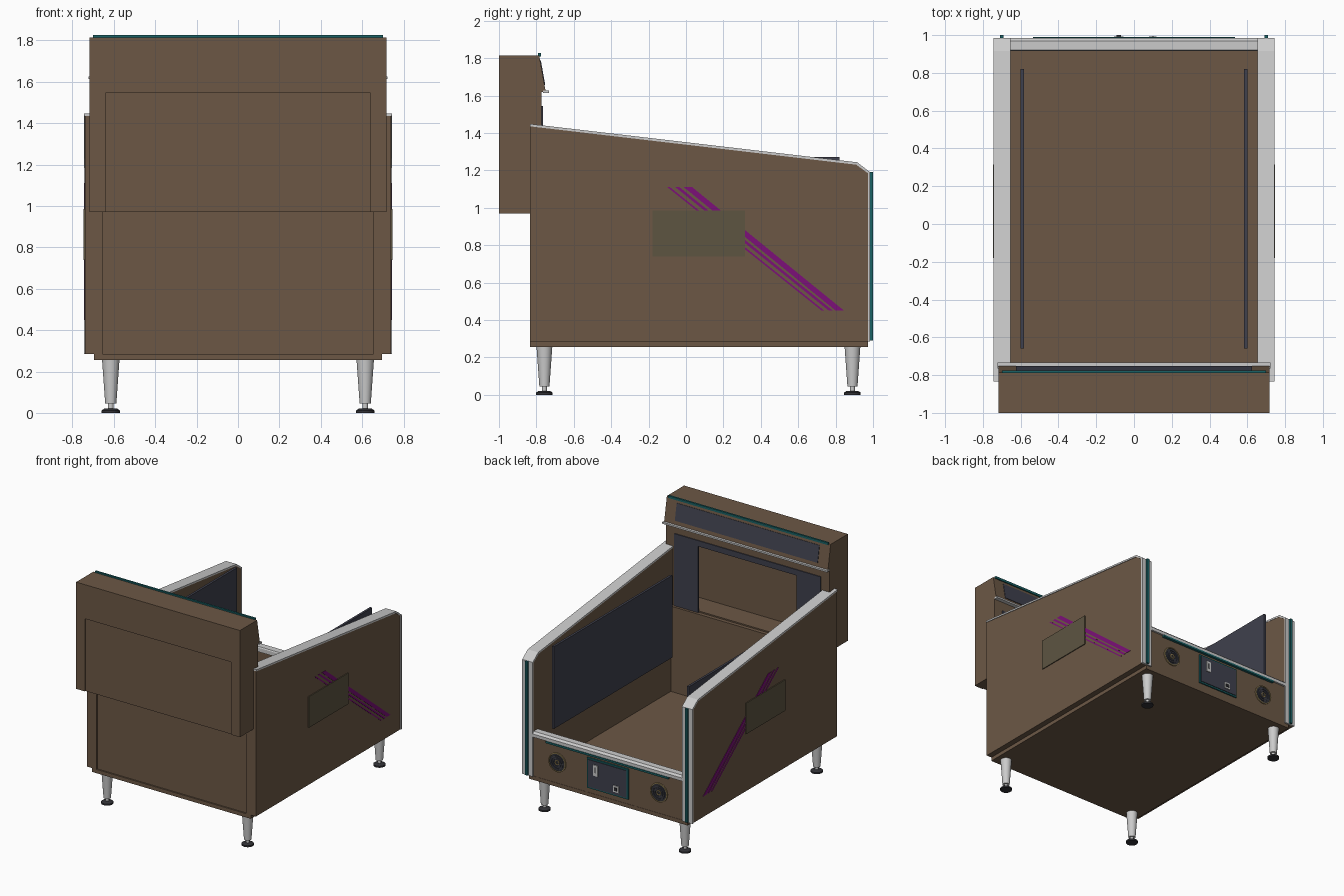
import bpy, bmesh, math

if "Cube" in bpy.data.objects:
    bpy.data.objects.remove(bpy.data.objects["Cube"])


def mat(name, rgb):
    m = bpy.data.materials.new(name)
    m.diffuse_color = (*rgb, 1)
    m.use_nodes = True
    m.node_tree.nodes["Principled BSDF"].inputs["Base Color"].default_value = m.diffuse_color
    return m


BROWN = mat("brown_laminate", (0.15, 0.097, 0.06))
TEAL = mat("teal_light", (0.01, 0.12, 0.13))
DARK = mat("dark_panel", (0.05, 0.052, 0.075))
BLACK = mat("black_rubber", (0.03, 0.03, 0.035))
PURPLE = mat("purple_stripe", (0.2, 0.005, 0.19))
OLIVE = mat("olive_plate", (0.11, 0.09, 0.053))
GOLD = mat("speaker_ring", (0.3, 0.22, 0.09))
WHITE = None


def finish(name, bm, m):
    bmesh.ops.recalc_face_normals(bm, faces=bm.faces)
    me = bpy.data.meshes.new(name)
    bm.to_mesh(me)
    bm.free()
    ob = bpy.data.objects.new(name, me)
    bpy.context.collection.objects.link(ob)
    if m:
        me.materials.append(m)
    return ob


def prism(name, pts, x0, x1, m=None):
    """Extrude a (y, z) outline from x0 to x1."""
    bm = bmesh.new()
    f = bm.faces.new([bm.verts.new((x0, y, z)) for y, z in pts])
    r = bmesh.ops.extrude_face_region(bm, geom=[f])
    vs = [v for v in r["geom"] if isinstance(v, bmesh.types.BMVert)]
    bmesh.ops.translate(bm, verts=vs, vec=(x1 - x0, 0, 0))
    return finish(name, bm, m)


def box(name, x, y, z, m=None):
    return prism(name, [(y[0], z[0]), (y[1], z[0]), (y[1], z[1]), (y[0], z[1])], x[0], x[1], m)


def lathe(name, prof, loc, m=None, along_y=False, n=32):
    """Spin an (r, h) profile around z, or around y when along_y."""
    bm = bmesh.new()
    vs = [bm.verts.new((r, 0, h)) for r, h in prof]
    es = [bm.edges.new(p) for p in zip(vs, vs[1:])]
    bmesh.ops.spin(bm, geom=vs + es, cent=(0, 0, 0), axis=(0, 0, 1),
                   angle=2 * math.pi, steps=n)
    bmesh.ops.remove_doubles(bm, verts=bm.verts, dist=1e-5)
    ob = finish(name, bm, m)
    ob.location = loc
    if along_y:
        ob.rotation_euler = (-math.pi / 2, 0, 0)
    bpy.ops.object.select_all(action="DESELECT")
    ob.select_set(True)
    bpy.context.view_layer.objects.active = ob
    bpy.ops.object.shade_smooth_by_angle(angle=math.radians(35))
    return ob


# Base, floor and end walls
box("base_plate", (-.695, .695), (-.833, .972), (.255, .285), BROWN)
box("floor", (-.655, .655), (-.80, .95), (.285, .30), BROWN)
box("back_wall", (-.655, .655), (-.822, -.745), (.285, .975), BROWN)
box("end_wall", (-.655, .655), (.925, .97), (.285, .605), BROWN)
prism("end_rail", [(.915, .6), (.985, .6), (.985, .625), (.97, .64), (.92, .64), (.915, .632)], -.655, .655)

# Cabinet sides with edge trim and decals
edge = [(-.833, 1.435), (.91, 1.23), (.972, 1.185)]
trim = edge + [(.984, 1.19), (.915, 1.243), (-.833, 1.448)]
for s, side in ((1, "right"), (-1, "left")):
    prism(side + "_wall", [(-.833, .285), (.972, .285)] + edge[::-1], s * .655, s * .74, BROWN)
    prism(side + "_top_trim", trim, s * .653, s * .745)
    box(side + "_end_trim", (s * .653, s * .745), (.972, .984), (.285, 1.19))
    box(side + "_end_light", (s * .69, s * .71), (.98, 1.0), (.29, 1.19), TEAL)
    box(side + "_inner_screen", (s * .582, s * .6), (-.66, .82), (.62, 1.27), DARK)
    box(side + "_side_plate", (s * .735, s * .747), (-.18, .315), (.74, .985), OLIVE)
    for i, (top, w, bot) in enumerate(((-.1, .014, .725), (-.057, .022, .763), (-.012, .045, .8))):
        prism(f"{side}_stripe_{i + 1}", [(top, 1.11), (top + w, 1.11), (bot + w, .45), (bot, .45)],
              s * .735, s * .743, PURPLE)

# Legs with levelling feet
for x in (-.615, .615):
    for y in (-.757, .89):
        lathe("leg", [(0, .045), (.027, .045), (.042, .255), (0, .255)], (x, y, 0))
        lathe("leg_stem", [(.013, .015), (.013, .05)], (x, y, 0))
        lathe("foot", [(0, 0), (.044, 0), (.044, .012), (.03, .021), (0, .021)], (x, y, 0), BLACK)

# Back box: open-fronted shell
for s, side in ((1, "right"), (-1, "left")):
    box(side + "_backbox_wall", (s * .64, s * .717), (-1, -.772), (.97, 1.62), BROWN)
    box(side + "_bezel", (s * .43, s * .64), (-.778, -.765), (.975, 1.545), DARK)
box("backbox_rear_rail", (-.64, .64), (-1, -.96), (1.545, 1.62), BROWN)
box("backbox_rear_panel", (-.64, .64), (-.992, -.965), (.97, 1.545), BROWN)
box("backbox_shelf", (-.64, .64), (-.99, -.775), (.97, .985), BROWN)
box("backbox_front_rail", (-.64, .64), (-.80, -.772), (1.545, 1.62), BROWN)
box("bezel_top", (-.43, .43), (-.778, -.765), (1.5, 1.545), DARK)

# Slanted head with screen, lip and light strip
prism("head", [(-1, 1.62), (-.75, 1.62), (-.785, 1.815), (-1, 1.815)], -.717, .717, BROWN)


def on_face(t, d):
    return (-.75 - .035 * t + .984 * d, 1.62 + .195 * t + .177 * d)


prism("head_screen", [on_face(.18, -.005), on_face(.18, .004), on_face(.85, .004), on_face(.85, -.005)],
      -.625, .625, DARK)
box("head_lip", (-.722, .722), (-.765, -.732), (1.614, 1.627))
box("head_light", (-.7, .7), (-.79, -.775), (1.808, 1.826), TEAL)

# End wall fittings: light strip, speakers, coin panel
box("end_light", (-.535, .535), (.965, .99), (.585, .6), TEAL)
for x in (-.445, .445):
    at = (x, .97, .45)
    lathe("speaker_grille", [(0, -.005), (.07, -.005), (.07, .004), (0, .004)], at, BLACK, True)
    for r, w, m in ((.068, .007, GOLD), (.047, .005, DARK), (.03, .005, DARK), (.013, .006, GOLD)):
        lathe("speaker_ring", [(r, 0), (r, .009), (r + w, .009), (r + w, 0)], at, m, True)
box("coin_panel_frame", (-.18, .18), (.965, .981), (.325, .565), TEAL)
box("coin_panel", (-.168, .168), (.965, .986), (.337, .553), DARK)
box("coin_slot_plate", (.08, .12), (.98, .993), (.44, .525))
box("coin_slot", (.097, .103), (.99, .995), (.465, .51), BLACK)
box("return_plate", (-.105, -.055), (.98, .993), (.36, .41))
box("return_button", (-.092, -.068), (.99, 1.0), (.373, .397), BLACK)
